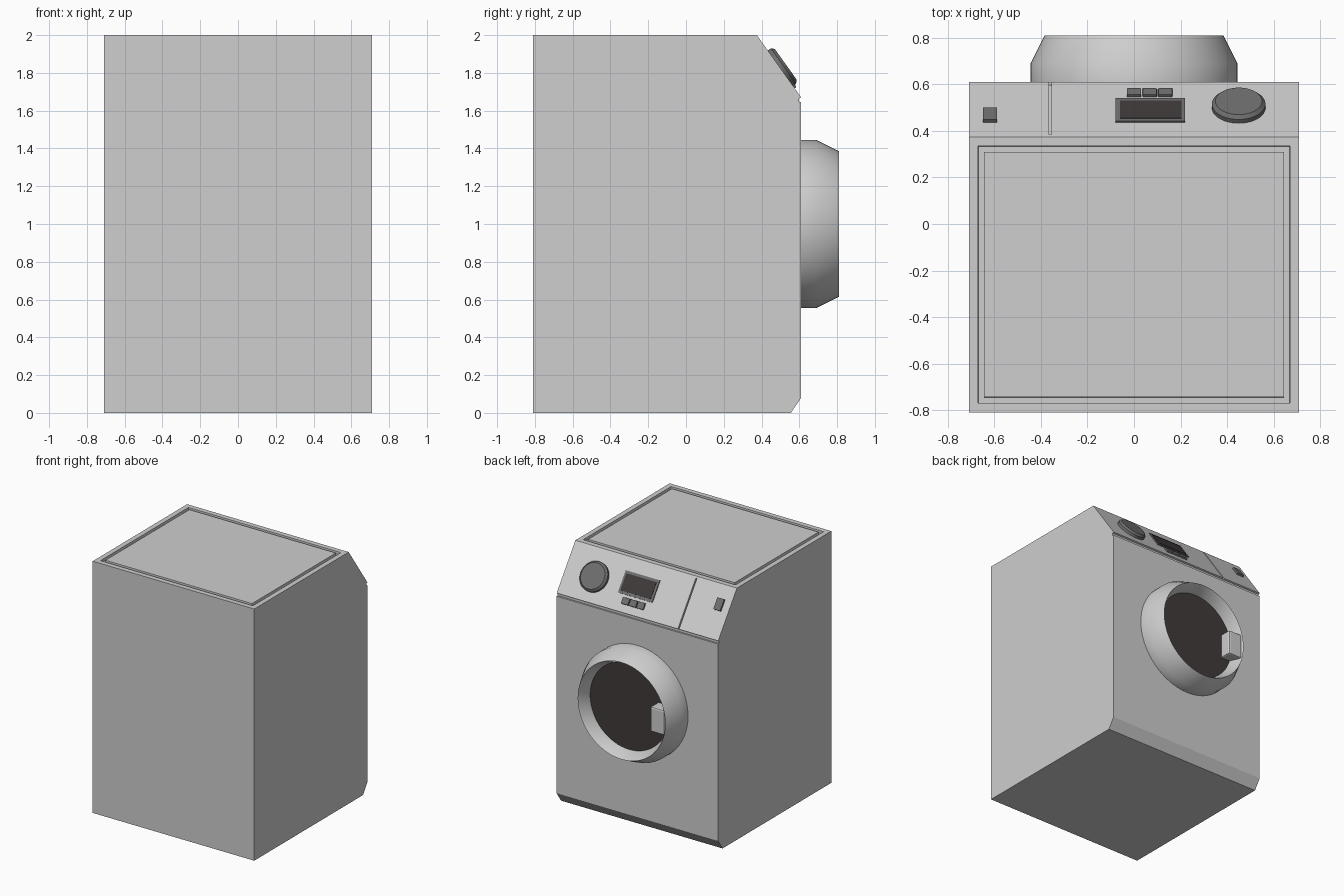
import bpy, bmesh, math
from mathutils import Matrix, Vector

cube = bpy.data.objects.get("Cube")
if cube:
    bpy.data.objects.remove(cube, do_unlink=True)


def material(name, rgb):
    m = bpy.data.materials.new(name)
    m.use_nodes = True
    m.diffuse_color = (*rgb, 1)
    m.node_tree.nodes["Principled BSDF"].inputs["Base Color"].default_value = (*rgb, 1)
    return m


SHELL = material("light grey shell", (0.62, 0.62, 0.62))
CONTROL = material("dark grey control", (0.16, 0.16, 0.16))
GLASS = material("dark glass", (0.05, 0.043, 0.041))


def finish(name, bm, mat, smooth=False):
    bmesh.ops.recalc_face_normals(bm, faces=bm.faces)
    mesh = bpy.data.meshes.new(name)
    bm.to_mesh(mesh)
    bm.free()
    mesh.materials.append(mat)
    ob = bpy.data.objects.new(name, mesh)
    bpy.context.collection.objects.link(ob)
    bpy.ops.object.select_all(action='DESELECT')
    ob.select_set(True)
    bpy.context.view_layer.objects.active = ob
    if smooth:
        bpy.ops.object.shade_smooth_by_angle(angle=math.radians(30))
    return ob


def box(name, lo, hi, mat, frame=Matrix(), bevel=0):
    lo, hi = Vector(lo), Vector(hi)
    bm = bmesh.new()
    bmesh.ops.create_cube(bm, size=1)
    for v in bm.verts:
        v.co = (lo + hi) / 2 + v.co * (hi - lo)
    if bevel:
        bmesh.ops.bevel(bm, geom=bm.edges[:], offset=bevel, segments=2,
                        affect='EDGES', profile=0.5)
    bm.transform(frame)
    return finish(name, bm, mat)


def lathe(name, profile, mat, frame, steps=64):
    """Revolve (radius, height) points around the local z axis."""
    bm = bmesh.new()
    verts = [bm.verts.new((r, 0, h)) for r, h in profile]
    edges = [bm.edges.new(pair) for pair in zip(verts, verts[1:])]
    bmesh.ops.spin(bm, geom=verts + edges, cent=(0, 0, 0), axis=(0, 0, 1),
                   angle=math.tau, steps=steps)
    bmesh.ops.remove_doubles(bm, verts=bm.verts, dist=0.0001)
    bm.transform(frame)
    return finish(name, bm, mat, True)


# Cabinet: side profile extruded across the width, thin notch under the panel
HALF = 0.71
outline = [(-0.81, 0), (0.555, 0), (0.61, 0.08), (0.61, 1.645), (0.598, 1.645),
           (0.598, 1.665), (0.61, 1.67), (0.375, 2), (-0.81, 2)]
bm = bmesh.new()
side = bm.faces.new([bm.verts.new((-HALF, y, z)) for y, z in outline])
ext = bmesh.ops.extrude_face_region(bm, geom=[side])
bmesh.ops.translate(bm, vec=(2 * HALF, 0, 0),
                    verts=[g for g in ext["geom"] if isinstance(g, bmesh.types.BMVert)])
bmesh.ops.recalc_face_normals(bm, faces=bm.faces)

# Groove around the lid
lid = max(bm.faces, key=lambda f: f.calc_center_median().z)
for width, drop in ((0.04, 0), (0.001, -0.02), (0.024, 0), (0.001, 0.02)):
    bmesh.ops.inset_region(bm, faces=[lid], thickness=width, use_even_offset=True)
    bmesh.ops.translate(bm, vec=(0, 0, drop), verts=lid.verts)
cabinet = finish("cabinet", bm, SHELL)

# Local frame of the sloped control panel: x across, y up the slope, z outward
up = Vector((0, 0.375 - 0.61, 2 - 1.67)).normalized()
right = Vector((-1, 0, 0))
out = right.cross(up)
panel = Matrix((right, up, out)).transposed().to_4x4()
panel.translation = (0, 0.61, 1.67)


def on_panel(name, x0, x1, s0, s1, height, mat, low=-0.01, bevel=0):
    return box(name, (-x1, s0, low), (-x0, s1, height), mat, panel, bevel)


# Seam beside the detergent drawer
cutter = on_panel("seam_cutter", -0.365, -0.355, -0.02, 0.39, 0.03, SHELL, -0.015)
cutter.hide_render = True
bpy.context.view_layer.objects.active = cabinet
cut = cabinet.modifiers.new("drawer seam", 'BOOLEAN')
cut.operation = 'DIFFERENCE'
cut.solver = 'EXACT'
cut.object = cutter
bpy.ops.object.modifier_apply(modifier=cut.name)
bpy.data.objects.remove(cutter, do_unlink=True)

# Controls
on_panel("drawer_latch", -0.65, -0.59, 0.21, 0.30, 0.015, CONTROL)
on_panel("display_frame", -0.08, 0.22, 0.13, 0.30, 0.008, CONTROL)
on_panel("display_screen", -0.06, 0.205, 0.15, 0.28, 0.011, GLASS)
for i in range(3):
    x = -0.03 + i * 0.067
    on_panel(f"button_{i + 1}", x, x + 0.061, 0.06, 0.11, 0.012, CONTROL, bevel=0.003)

lathe("program_knob", [(0.115, -0.005), (0.115, 0.02), (0.1, 0.035), (0, 0.035)],
      CONTROL, panel @ Matrix.Translation((-0.45, 0.19, 0)), 48)

# Door: flared ring, glass and handle
door = Matrix.Translation((0, 0.61, 1)) @ Matrix.Rotation(-math.pi / 2, 4, 'X')
lathe("door_ring", [(0.445, -0.005), (0.445, 0.08), (0.385, 0.2), (0.34, 0.1),
                    (0.34, -0.005)], SHELL, door)
lathe("door_glass", [(0.345, 0.09), (0.345, 0.105), (0, 0.105)], GLASS, door)
box("door_handle", (-0.37, 0.7, 0.9), (-0.25, 0.805, 1.1), SHELL, bevel=0.012)
